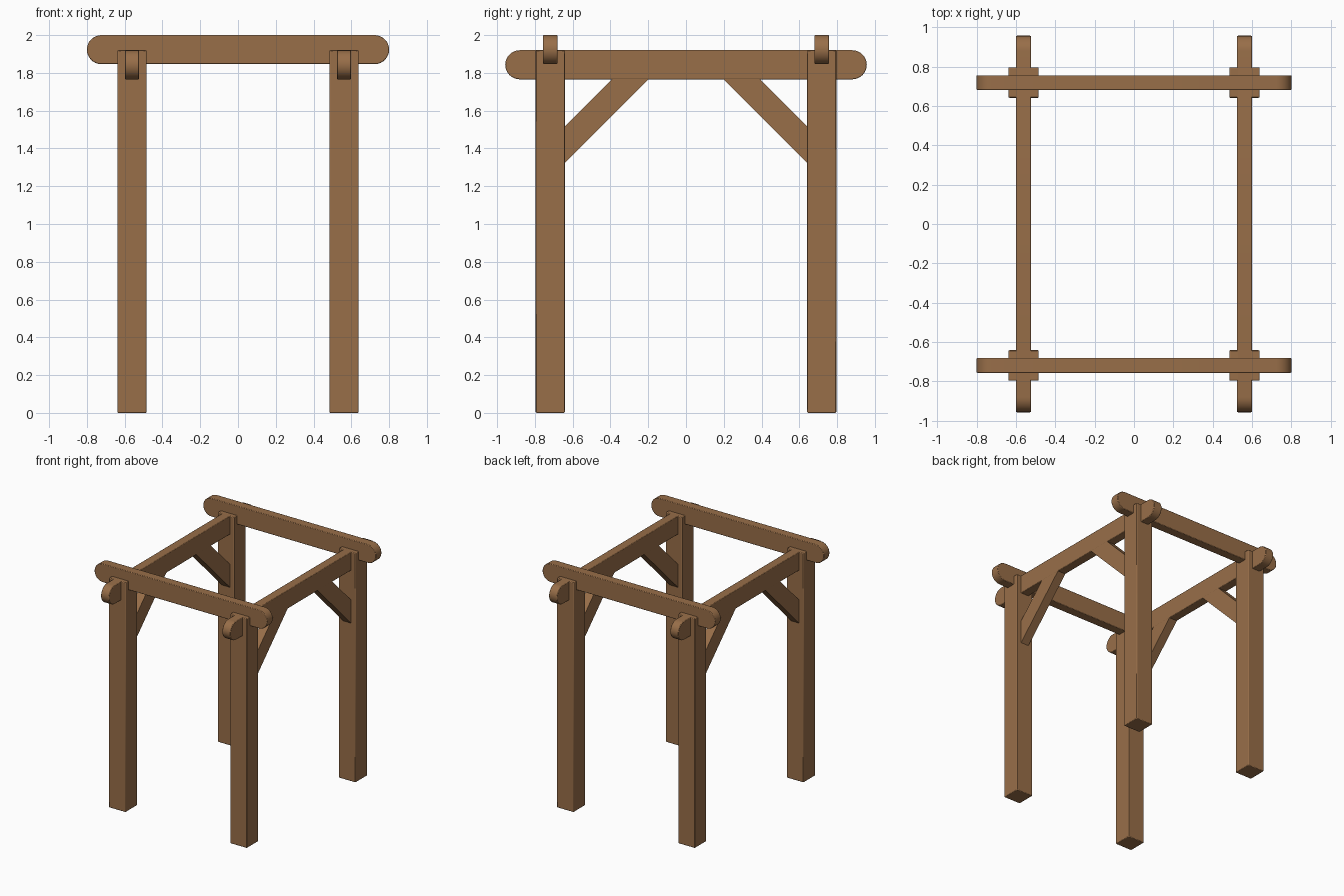
import bpy, math

if "Cube" in bpy.data.objects:
    bpy.data.objects.remove(bpy.data.objects["Cube"])

wood = bpy.data.materials.new("brown wood")
wood.diffuse_color = (0.315, 0.157, 0.066, 1)
wood.use_nodes = True
wood.node_tree.nodes["Principled BSDF"].inputs["Base Color"].default_value = wood.diffuse_color


def prism(name, pts, axis, centre, width, bevel=0.004):
    """Extrude a 2D profile along x or y, or z, centred on 'centre'."""
    n = len(pts)
    verts = []
    for d in (centre - width / 2, centre + width / 2):
        for a, b in pts:
            verts.append({"x": (d, a, b), "y": (a, d, b), "z": (a, b, d)}[axis])
    faces = [tuple(range(n))[::-1], tuple(range(n, 2 * n))]
    faces += [(i, (i + 1) % n, n + (i + 1) % n, n + i) for i in range(n)]
    me = bpy.data.meshes.new(name)
    me.from_pydata(verts, [], faces)
    me.materials.append(wood)
    ob = bpy.data.objects.new(name, me)
    bpy.context.collection.objects.link(ob)
    bpy.context.view_layer.objects.active = ob
    ob.select_set(True)
    # consistent outward normals
    bpy.ops.object.mode_set(mode='EDIT')
    bpy.ops.mesh.select_all(action='SELECT')
    bpy.ops.mesh.normals_make_consistent(inside=False)
    bpy.ops.object.mode_set(mode='OBJECT')
    bpy.ops.object.shade_smooth_by_angle(angle=math.radians(30))
    ob.select_set(False)
    if bevel:
        m = ob.modifiers.new("soft edges", 'BEVEL')
        m.width = bevel
        m.segments = 2
        m.limit_method = 'ANGLE'
        m.angle_limit = math.radians(40)
    return ob


def capsule(half, z0, z1, steps=16):
    """Long board outline with half-round ends."""
    r, zc = (z1 - z0) / 2, (z0 + z1) / 2
    pts = []
    for s in (1, -1):
        for i in range(steps + 1):
            t = -math.pi / 2 + math.pi * i / steps
            pts.append((s * (half - r + r * math.cos(t)), zc + s * r * math.sin(t)))
    return pts


PX, PY, H = 0.5615, 0.7185, 0.077   # post centres and half thickness
T = 0.075                           # board thickness

for sx in (-1, 1):
    side = "left" if sx < 0 else "right"
    # side beams running front to back
    prism(f"{side}_beam", capsule(0.957, 1.766, 1.92), "x", sx * PX, T)
    for sy in (-1, 1):
        end = "front" if sy < 0 else "back"
        # square posts
        x, y = sx * PX, sy * PY
        prism(f"{end}_{side}_post",
              [(x - H, y - H), (x + H, y - H), (x + H, y + H), (x - H, y + H)],
              "z", 0.96, 1.92, 0.005)
        # diagonal braces, tucked slightly into post and beam
        prism(f"{end}_{side}_brace",
              [(sy * a, b) for a, b in ((0.65, 1.315), (0.195, 1.77),
                                        (0.389, 1.77), (0.65, 1.509))],
              "x", sx * PX, T - 0.001, 0)

# cross rails on top
for sy in (-1, 1):
    prism("front_rail" if sy < 0 else "back_rail",
          capsule(0.8, 1.846, 2.0), "y", sy * PY, T)
